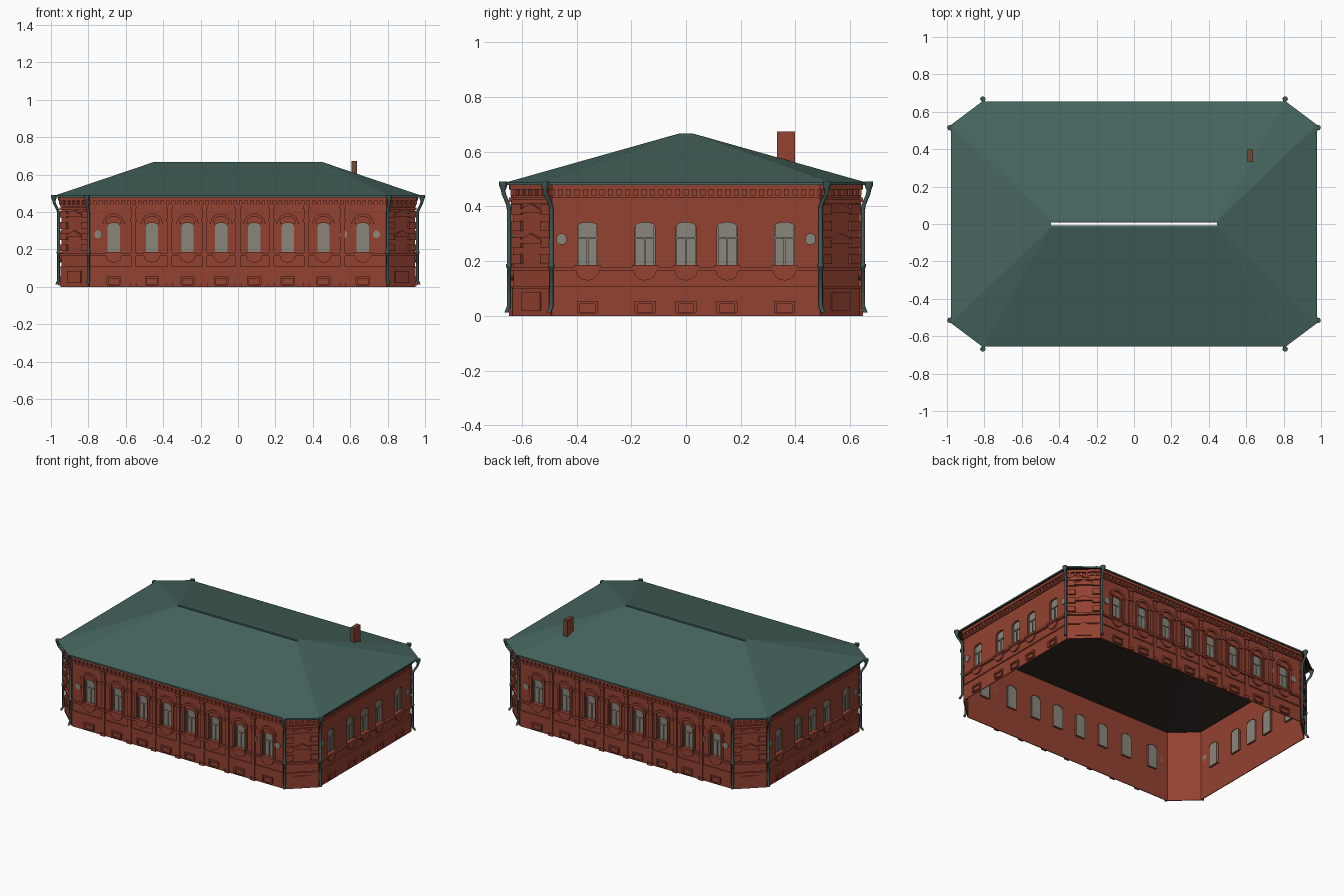
import bpy, bmesh, math
from mathutils import Vector

if "Cube" in bpy.data.objects:
    bpy.data.objects.remove(bpy.data.objects["Cube"])


def mat(name, r, g, b):
    m = bpy.data.materials.new(name)
    m.diffuse_color = [((c / 255 + 0.055) / 1.055) ** 2.4 for c in (r, g, b)] + [1]
    m.use_nodes = True
    m.node_tree.nodes["Principled BSDF"].inputs["Base Color"].default_value = m.diffuse_color
    return m


BRICK = mat("red brick", 148, 66, 49)
ROOF = mat("green roof", 70, 101, 95)
PIPE = mat("pipe green", 62, 86, 84)
GLASS = mat("window grey", 136, 134, 123)
DARK = mat("roof underside", 44, 35, 31)
BROWN = mat("chimney brown", 112, 74, 54)

parts = {}   # part name -> (bmesh, materials)


def part(name, *mats):
    if name not in parts:
        parts[name] = (bmesh.new(), mats)
    return parts[name][0]


def frame(cx, cy, nx, ny):
    """Wall frame: u runs along the wall, z up, d outward."""
    n = Vector((nx, ny, 0)).normalized()
    u = Vector((-n.y, n.x, 0))
    c = Vector((cx, cy, 0))
    return lambda a, z, d: c + u * a + n * d + Vector((0, 0, z))


def face(bm, pts):
    return bm.faces.new([bm.verts.new(p) for p in pts])


def prism(bm, P, pts, d0, d1):
    """Outline in (u, z) extruded from depth d0 to d1."""
    a = [bm.verts.new(P(u, z, d0)) for u, z in pts]
    b = [bm.verts.new(P(u, z, d1)) for u, z in pts]
    bm.faces.new(a[::-1])
    bm.faces.new(b)
    for i in range(len(a)):
        j = (i + 1) % len(a)
        bm.faces.new((a[i], a[j], b[j], b[i]))


def box(bm, P, u0, u1, z0, z1, d0, d1):
    prism(bm, P, [(u0, z0), (u1, z0), (u1, z1), (u0, z1)], d0, d1)


def arc(u, z, rx, rz, a0, a1, n):
    return [(u + rx * math.cos(math.radians(a0 + (a1 - a0) * i / n)),
             z + rz * math.sin(math.radians(a0 + (a1 - a0) * i / n))) for i in range(n + 1)]


Z0, ZS, ZT = 0.185, 0.325, 0.342   # sill, arch spring, arch top
TOP = 0.48


def wall(P, half, wins, w):
    """Wall sheet with arched openings, reveals and panes."""
    bm, gl = part("walls", BRICK), part("window_panes", GLASS)
    prev = -half
    for u in wins + [None]:
        nxt = half if u is None else u - w
        face(bm, [P(*q, 0) for q in ((prev, 0), (nxt, 0), (nxt, TOP), (prev, TOP))])
        if u is None:
            break
        top = arc(u, ZS, w, ZT - ZS, 180, 0, 6)
        face(bm, [P(*q, 0) for q in ((u - w, 0), (u + w, 0), (u + w, Z0), (u - w, Z0))])
        face(bm, [P(*q, 0) for q in top + [(u + w, TOP), (u - w, TOP)]])
        rim = [(u - w, Z0), (u + w, Z0)] + top[::-1]
        for a, b in zip(rim, rim[1:] + rim[:1]):
            face(bm, [P(*b, 0), P(*a, 0), P(*a, -.014), P(*b, -.014)])
        face(gl, [P(*q, -.012) for q in rim])
        # glazing bars
        fr = part("window_bars", GLASS)
        box(fr, P, u - w, u + w, .282, .288, -.012, -.006)
        box(fr, P, u - .003, u + .003, Z0, .282, -.012, -.006)
        for s in (-1, 1):
            box(fr, P, u + s * w - .004, u + s * w + .004, Z0, ZS, -.012, -.006)
        # sill, rounded apron and basement window frame
        tr = part("window_trim", BRICK)
        box(tr, P, u - w - .012, u + w + .012, .172, Z0, 0, .016)
        prism(tr, P, arc(u, .165, .042, .036, 180, 360, 8), 0, .011)
        for s in (-1, 1):
            box(tr, P, u + s * .033 - .005, u + s * .033 + .005, .012, .05, 0, .014)
        box(tr, P, u - .038, u + .038, .044, .054, 0, .015)
        box(tr, P, u - .033, u + .033, .008, .014, 0, .014)
        prev = u + w


def bands(P, half):
    """Plinth, belt course and corbelled cornice."""
    bm = part("wall_bands", BRICK)
    for z0, z1, d in ((0, .1, .005), (.1, .108, .009), (.165, .178, .013),
                      (.43, .44, .008), (.462, TOP, .017)):
        box(bm, P, -half, half, z0, z1, 0, d)
    n = int(half * 2 / .03)
    for i in range(n):
        u = -half + (i + .5) * 2 * half / n
        box(bm, P, u - .008, u + .008, .44, .462, 0, .012)


def vents(P, us):
    for u in us:
        prism(part("vent_plates", GLASS), P, arc(u, .28, .02, .022, 22.5, 337.5, 7), 0, .006)


FX, FY, WX, WY = .795, .49, .945, .63   # half wall lengths, wall planes
long_wins = [-.665, -.46, -.27, -.09, .087, .266, .457, .667]
side_wins = [-.36, -.15, 0, .15, .36]

for s in (-1, 1):
    # long walls: arches and pilasters
    P = frame(0, s * WY, 0, s)
    wall(P, FX, long_wins, .033)
    bands(P, FX)
    vents(P, (-.75, .565, .74))
    tr = part("window_arches", BRICK)
    for u in long_wins:
        prism(tr, P, arc(u, .345, .056, .046, 0, 180, 10) + arc(u, .345, .042, .03, 180, 0, 10), 0, .013)
        for k in (-1, 1):
            c = u + k * .048
            box(tr, P, c - .007, c + .007, .185, .335, 0, .008)
            box(tr, P, c - .012, c + .012, .335, .347, 0, .013)
    pl = part("pilasters", BRICK)
    for u in (-.56, -.365, -.18, 0, .18, .365, .56):
        box(pl, P, u - .013, u + .013, 0, .44, 0, .010)
        for z in (.0, .165, .345, .415):
            box(pl, P, u - .018, u + .018, z, z + .018, 0, .017)
    # short walls
    P = frame(s * WX, 0, s, 0)
    wall(P, FY, side_wins, .036)
    bands(P, FY)
    vents(P, (-.455, .455))

# chamfered corners with stacked blocks and small gables
ch = math.hypot(WX - FX, WY - FY) / 2
for sx in (-1, 1):
    for sy in (-1, 1):
        P = frame(sx * (FX + WX) / 2, sy * (FY + WY) / 2, sx * (WY - FY), sy * (WX - FX))
        wall(P, ch, [], 0)
        bands(P, ch)
        q = part("corner_blocks", BRICK)
        for i, z in enumerate((.19, .25, .31, .37)):
            for k in (-1, 1):
                c = k * (ch - .026)
                box(q, P, c - .024, c + .024, z, z + .036, 0, .012)
        box(q, P, -ch, ch, .41, .425, 0, .014)
        for z in (.375, .265):
            prism(q, P, [(-.06, z), (.06, z), (.06, z + .01), (0, z + .035), (-.06, z + .01)], 0, .014)
        box(q, P, -.05, .05, .02, .085, 0, .011)

# downpipes: stacked rings with funnel, bend and foot
pb = part("downpipes", PIPE)
for sx in (-1, 1):
    for sy in (-1, 1):
        for top, low in (((.808, .668), (.8, .647)), ((.984, .515), (.959, .492))):
            path = [(0, .49, .015), (0, .476, .015), (0, .458, .008), (.1, .445, .008),
                    (.9, .405, .008), (1, .39, .008), (1, .19, .008), (1, .188, .011),
                    (1, .178, .011), (1, .176, .008), (1, .035, .008), (.6, .012, .008)]
            last = None
            for t, z, r in path:
                x = sx * (top[0] + (low[0] - top[0]) * t)
                y = sy * (top[1] + (low[1] - top[1]) * t)
                ring = [pb.verts.new((x + r * math.cos(i * math.pi / 4),
                                      y + r * math.sin(i * math.pi / 4), z)) for i in range(8)]
                if last:
                    for i in range(8):
                        j = (i + 1) % 8
                        pb.faces.new((last[i], last[j], ring[j], ring[i]))
                else:
                    pb.faces.new(ring)
                last = ring
            pb.faces.new(last)

# hipped roof shell with an open ridge slot
rb = part("roof", ROOF, DARK)


def rect(x, y, z):
    return [rb.verts.new(p) for p in ((-x, -y, z), (x, -y, z), (x, y, z), (-x, y, z))]


def skin(dz, m):
    e = [rb.verts.new((x, y, .488 + dz)) for x, y in (
        (-.81, -.656), (.81, -.656), (.978, -.53), (.978, .53),
        (.81, .656), (-.81, .656), (-.978, .53), (-.978, -.53))]
    r, s = rect(.45, .022, .667 + dz), rect(.445, .009, .667 + dz)
    fs = []
    for i in range(4):
        j = (i + 1) % 4
        a, b, c = e[2 * i], e[2 * i + 1], e[(2 * i + 2) % 8]
        fs += [rb.faces.new((a, b, r[j], r[i])), rb.faces.new((b, c, r[j])),
               rb.faces.new((r[i], r[j], s[j], s[i]))]
    for f in fs:
        f.material_index = m
    return e, s


e0, s0 = skin(0, 0)
e1, s1 = skin(-.01, 1)
for a, b in ((e0, e1), (s0, s1)):
    for i in range(len(a)):
        j = (i + 1) % len(a)
        rb.faces.new((a[i], a[j], b[j], b[i]))

# chimney: brick on the broad sides, brown on the ends and top
cb = part("chimney", BRICK, BROWN)
box(cb, frame(.635, .365, 1, 0), -.033, .033, .52, .673, -.028, 0)
cb.normal_update()
for f in cb.faces:
    f.material_index = 0 if abs(f.normal.x) > .5 else 1

# turn parts into objects
for name, (bm, mats) in parts.items():
    if name in ("walls", "window_panes"):
        bmesh.ops.remove_doubles(bm, verts=bm.verts, dist=1e-5)
    else:
        bmesh.ops.recalc_face_normals(bm, faces=bm.faces)
    me = bpy.data.meshes.new(name)
    bm.to_mesh(me)
    bm.free()
    for m in mats:
        me.materials.append(m)
    ob = bpy.data.objects.new(name, me)
    bpy.context.collection.objects.link(ob)
    if name == "downpipes":
        for p in me.polygons:
            p.use_smooth = len(p.vertices) == 4
